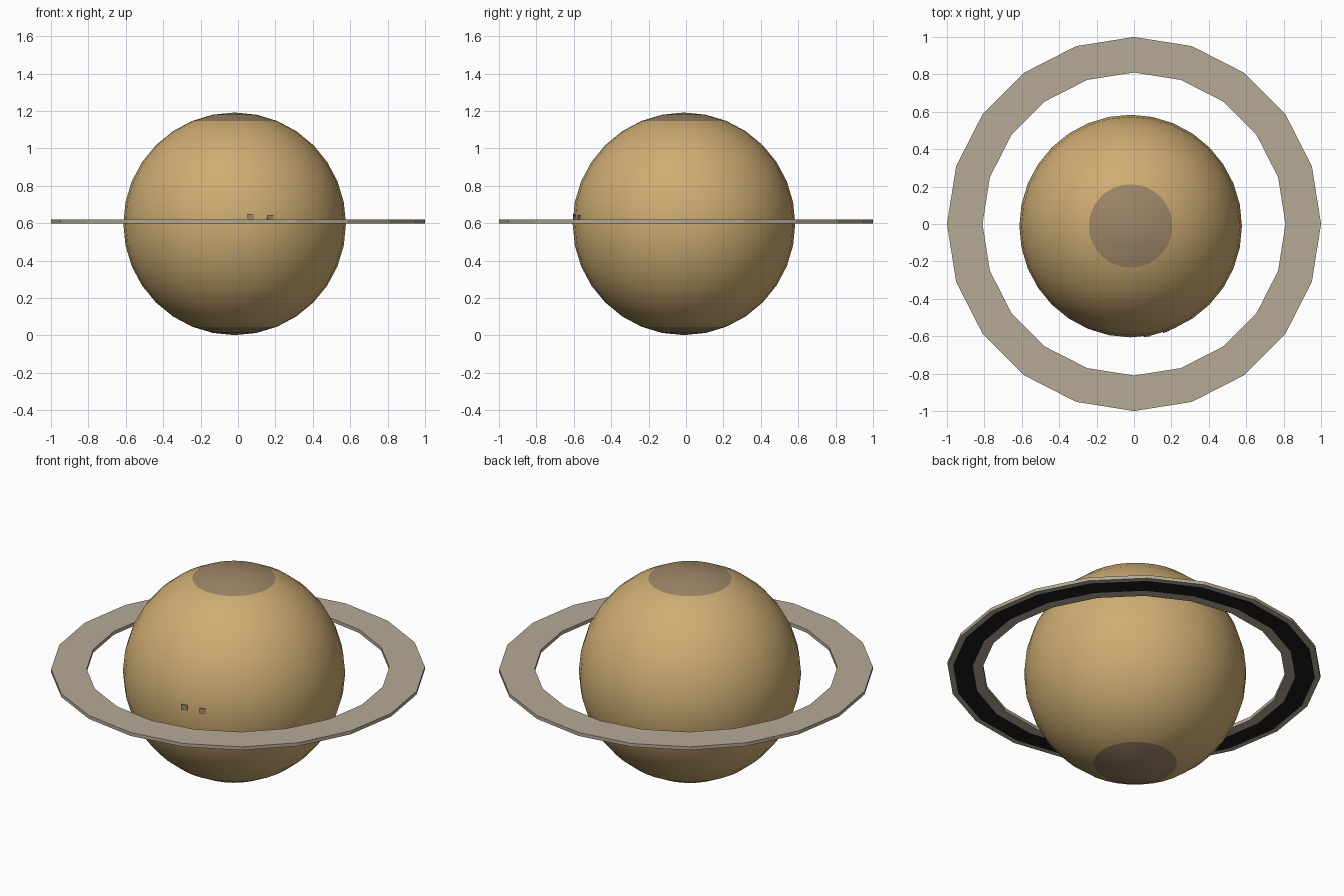
import bpy, bmesh, math
from mathutils import Vector

if "Cube" in bpy.data.objects:
    bpy.data.objects.remove(bpy.data.objects["Cube"])

CENTRE = Vector((-0.018, -0.011, 0.597))
R = 0.595


def material(name, rgb):
    m = bpy.data.materials.new(name)
    m.diffuse_color = (*rgb, 1)
    m.use_nodes = True
    m.node_tree.nodes["Principled BSDF"].inputs["Base Color"].default_value = m.diffuse_color
    return m


TAN = material("tan", (0.62, 0.415, 0.172))
BROWN = material("pole brown", (0.34, 0.235, 0.135))
STONE = material("ring stone", (0.47, 0.40, 0.305))
BLACK = material("black", (0.012, 0.012, 0.012))


def make(name, bm, mats):
    me = bpy.data.meshes.new(name)
    bm.to_mesh(me)
    bm.free()
    for m in mats:
        me.materials.append(m)
    ob = bpy.data.objects.new(name, me)
    bpy.context.collection.objects.link(ob)
    return ob


# Planet: smooth sphere with both polar caps cut in
bm = bmesh.new()
bmesh.ops.create_uvsphere(bm, u_segments=32, v_segments=16, radius=R)
cap_z = 0.551
for z in (cap_z, -cap_z):
    bmesh.ops.bisect_plane(bm, geom=bm.verts[:] + bm.edges[:] + bm.faces[:],
                           plane_co=(0, 0, z), plane_no=(0, 0, 1))
for f in bm.faces:
    f.smooth = True
    f.material_index = int(abs(f.calc_center_median().z) > cap_z)
planet = make("planet", bm, [TAN, BROWN])
planet.location = CENTRE

# Two small brown specks on the front, just above the ring
bm = bmesh.new()
for x, z in ((0.068, 0.634), (0.172, 0.630)):
    d = Vector((x, 0, z)) - CENTRE
    d.y = -math.sqrt(R * R - d.x ** 2 - d.z ** 2)
    mat = d.to_track_quat('Z', 'Y').to_matrix().to_4x4()
    mat.translation = CENTRE + d
    v = bmesh.ops.create_cube(bm, size=1)["verts"]
    bmesh.ops.scale(bm, verts=v, vec=(0.035, 0.03, 0.006))
    bmesh.ops.transform(bm, verts=v, matrix=mat)
make("surface_specks", bm, [BROWN])


# Ring: 20-sided rectangular section, flat shaded, dark band inset underneath
N = 20
PROFILE = [(1.0, 0.60), (1.0, 0.62), (0.81, 0.62), (0.81, 0.60),
           (0.865, 0.60), (0.97, 0.60)]
bm = bmesh.new()
loops = []
for i in range(N):
    a = 2 * math.pi * i / N
    loops.append([bm.verts.new((r * math.cos(a), r * math.sin(a), z))
                  for r, z in PROFILE])
for i in range(N):
    a, b = loops[i], loops[(i + 1) % N]
    for k in range(len(PROFILE)):
        j = (k + 1) % len(PROFILE)
        f = bm.faces.new((a[k], b[k], b[j], a[j]))
        f.material_index = int(k == 4)
bmesh.ops.recalc_face_normals(bm, faces=bm.faces)
make("ring", bm, [STONE, BLACK])
